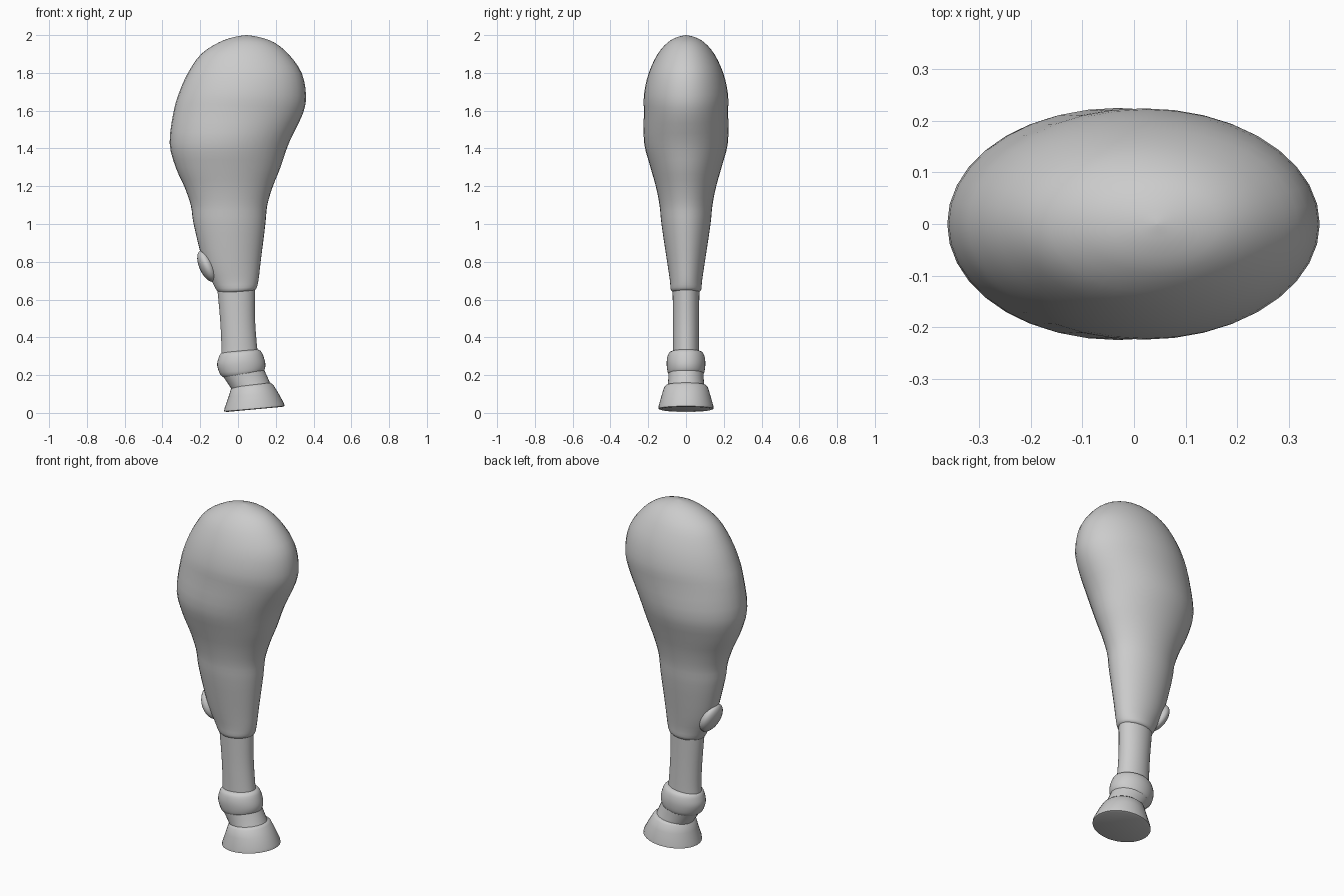
import bpy
import bmesh
from math import cos, sin, pi, radians
from mathutils import Vector

SIDES = 36

default_cube = bpy.data.objects.get("Cube")
if default_cube:
    bpy.data.objects.remove(default_cube, do_unlink=True)

grey = bpy.data.materials.new("plain grey")
grey.use_nodes = True
colour = (0.6, 0.6, 0.6, 1)
grey.diffuse_color = colour
grey.node_tree.nodes["Principled BSDF"].inputs["Base Color"].default_value = colour


def finish(name, bm, angle):
    """Turn a bmesh into a named, smoothly shaded object."""
    bmesh.ops.recalc_face_normals(bm, faces=bm.faces)
    mesh = bpy.data.meshes.new(name)
    bm.to_mesh(mesh)
    bm.free()
    mesh.materials.append(grey)
    part = bpy.data.objects.new(name, mesh)
    bpy.context.collection.objects.link(part)
    bpy.ops.object.select_all(action="DESELECT")
    part.select_set(True)
    bpy.context.view_layer.objects.active = part
    bpy.ops.object.shade_smooth_by_angle(angle=radians(angle))
    return part


def refine(sections, steps):
    """Pass a smooth curve through the cross-sections."""
    rows = [Vector(s) for s in sections]
    result = []
    for i in range(len(rows) - 1):
        a, b, c, d = rows[max(i - 1, 0)], rows[i], rows[i + 1], rows[min(i + 2, len(rows) - 1)]
        for k in range(steps):
            t = k / steps
            result.append(b + (c - a) * (t / 2)
                          + (a * 2 - b * 5 + c * 4 - d) * (t * t / 2)
                          + (b * 3 - a - c * 3 + d) * (t ** 3 / 2))
    return result + [rows[-1]]


def loft(name, sections, steps=1, angle=40):
    """Skin oval sections given as left x, left z, right x, right z, half depth."""
    bm = bmesh.new()
    rings = []
    for lx, lz, rx, rz, depth in refine(sections, steps):
        ring = []
        for i in range(SIDES):
            a = 2 * pi * i / SIDES
            t = (1 + cos(a)) / 2
            ring.append(bm.verts.new((lx + (rx - lx) * t, depth * sin(a), lz + (rz - lz) * t)))
        rings.append(ring)
    for low, high in zip(rings, rings[1:]):
        for i in range(SIDES):
            j = (i + 1) % SIDES
            bm.faces.new((low[i], low[j], high[j], high[i]))
    bm.faces.new(rings[0])
    bm.faces.new(rings[-1])
    return finish(name, bm, angle)


# Thigh and forearm in one flowing form
loft("upper_leg", [
    (-.08, .63, .07, .645, .06),
    (-.11, .645, .095, .655, .08),
    (-.14, .7, .108, .7, .085),
    (-.185, .8, .12, .8, .1),
    (-.235, 1, .145, 1, .13),
    (-.25, 1.1, .155, 1.1, .14),
    (-.285, 1.2, .185, 1.2, .16),
    (-.33, 1.3, .225, 1.3, .188),
    (-.362, 1.43, .27, 1.43, .222),
    (-.34, 1.6, .342, 1.58, .223),
    (-.31, 1.7, .36, 1.68, .222),
    (-.265, 1.8, .337, 1.8, .197),
    (-.195, 1.9, .267, 1.9, .15),
    (-.1, 1.962, .19, 1.962, .096),
    (-.02, 1.99, .11, 1.99, .045),
    (.044, 2, .046, 2, .001),
], steps=3)

# Slim shank
loft("shank", [
    (-.09, .28, .11, .28, .07),
    (-.088, .36, .1, .36, .069),
    (-.095, .5, .09, .5, .069),
    (-.11, .66, .09, .66, .071),
], steps=3)

# Rounded ankle joint
loft("ankle_joint", [
    (-.06, .18, .11, .22, .08),
    (-.092, .2, .135, .218, .095),
    (-.11, .25, .145, .25, .102),
    (-.104, .288, .138, .29, .1),
    (-.09, .315, .12, .328, .087),
    (-.06, .325, .09, .338, .055),
], steps=3)

# Short slanted link between ankle and hoof
loft("pastern", [
    (-.03, .12, .175, .145, .098),
    (-.06, .165, .158, .185, .094),
    (-.088, .205, .14, .225, .093),
], steps=3)

# Flared hoof with a softened rim
loft("hoof", [
    (-.06, .005, .235, .032, .136),
    (-.074, .008, .246, .036, .146),
    (-.072, .022, .244, .05, .145),
    (-.05, .085, .212, .108, .128),
    (-.037, .128, .187, .148, .115),
    (-.028, .136, .172, .16, .103),
], angle=50)

# Small pad on the back of the leg
bm = bmesh.new()
bmesh.ops.create_uvsphere(bm, u_segments=24, v_segments=14, radius=1)
pad = finish("back_pad", bm, 40)
pad.scale = (.042, .078, .09)
pad.rotation_euler.y = radians(-24)
pad.location = (-.163, 0, .777)
